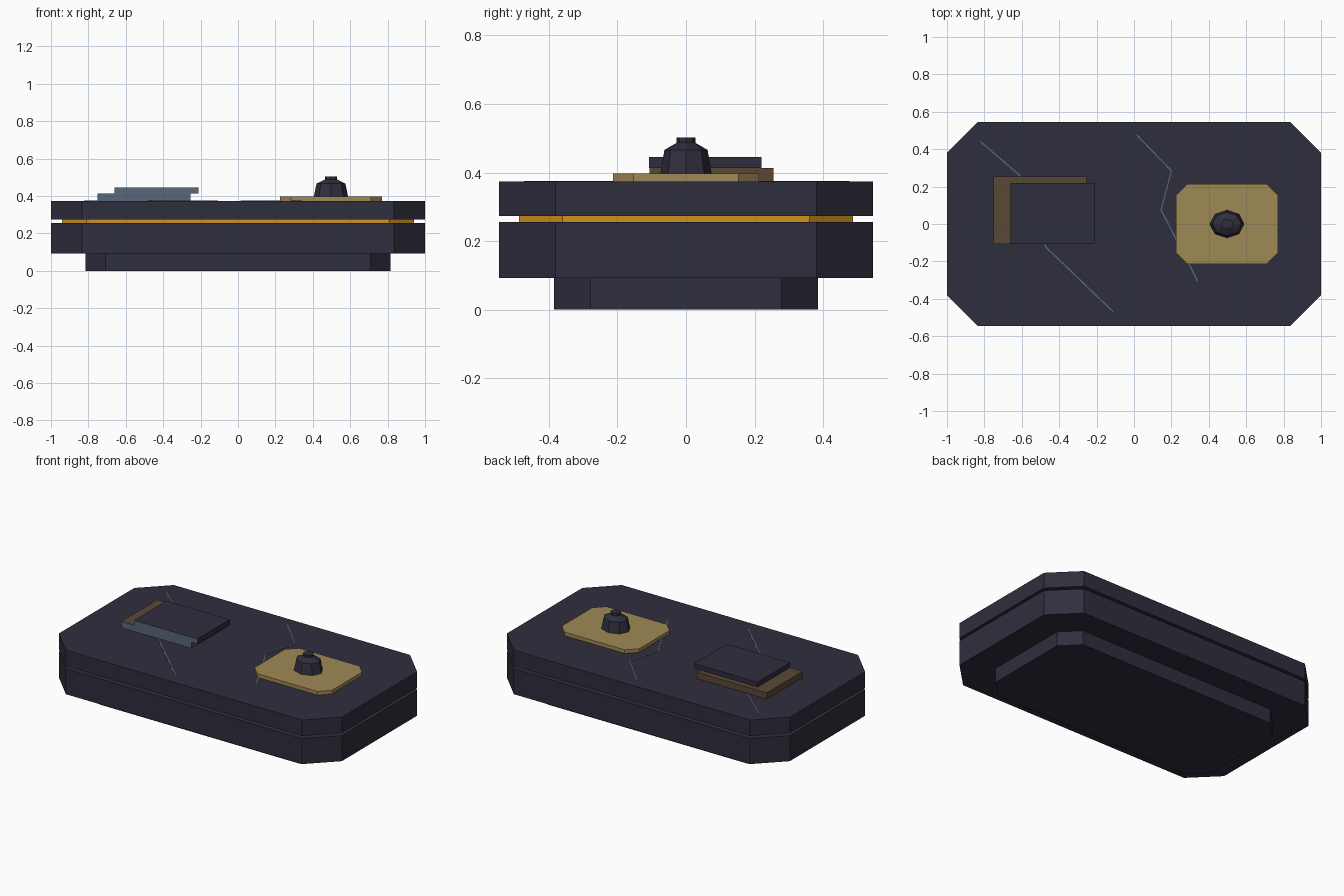
import bpy
import bmesh
import math
from mathutils import Vector

cube = bpy.data.objects.get("Cube")
if cube:
    bpy.data.objects.remove(cube, do_unlink=True)


def material(name, hexcode):
    """Flat material from an sRGB hex colour."""
    srgb = [int(hexcode[i:i + 2], 16) / 255 for i in (0, 2, 4)]
    lin = [c / 12.92 if c <= 0.04045 else ((c + 0.055) / 1.055) ** 2.4 for c in srgb]
    mat = bpy.data.materials.new(name)
    mat.use_nodes = True
    mat.diffuse_color = (*lin, 1)
    node = next(n for n in mat.node_tree.nodes if n.type == 'BSDF_PRINCIPLED')
    node.inputs["Base Color"].default_value = (*lin, 1)
    return mat


charcoal = material("charcoal", "2F2E3D")
amber = material("amber", "D0921E")
brass = material("brass", "9F8955")
brown = material("brown", "5A4835")
slate = material("slate", "5A6878")


def finish(name, bm, *mats):
    bmesh.ops.recalc_face_normals(bm, faces=bm.faces)
    mesh = bpy.data.meshes.new(name)
    bm.to_mesh(mesh)
    bm.free()
    obj = bpy.data.objects.new(name, mesh)
    for m in mats:
        mesh.materials.append(m)
    bpy.context.collection.objects.link(obj)
    return obj


def prism(name, half_x, half_y, cut_x, cut_y, z0, z1, mat, center=0):
    """Rectangular slab with clipped corners."""
    quarter = [(half_x, half_y - cut_y), (half_x - cut_x, half_y)]
    outline = quarter + [(-x, y) for x, y in reversed(quarter)]
    outline += [(-x, -y) for x, y in outline]
    bm = bmesh.new()
    base = bm.faces.new([bm.verts.new((center + x, y, z0)) for x, y in outline])
    top = bmesh.ops.extrude_face_region(bm, geom=[base])["geom"]
    verts = [v for v in top if isinstance(v, bmesh.types.BMVert)]
    bmesh.ops.translate(bm, verts=verts, vec=(0, 0, z1 - z0))
    if not base.is_valid or len(bm.faces) < len(outline) + 2:
        bm.faces.new([v for v in bm.verts if v not in verts])
    return finish(name, bm, mat)


def block(name, x0, x1, y0, y1, z0, z1, mat, front_mat):
    """Box whose front face has its own colour."""
    bm = bmesh.new()
    bmesh.ops.create_cube(bm, size=1)
    bmesh.ops.scale(bm, verts=bm.verts, vec=(x1 - x0, y1 - y0, z1 - z0))
    bmesh.ops.translate(bm, verts=bm.verts,
                        vec=((x0 + x1) / 2, (y0 + y1) / 2, (z0 + z1) / 2))
    bm.normal_update()
    for f in bm.faces:
        f.material_index = 1 if f.normal.y < -0.9 else 0
    return finish(name, bm, mat, front_mat)


def crack(name, points, width, z0, z1):
    """Thin mitred strip along a path."""
    pts = [Vector(p) for p in points]
    bm = bmesh.new()
    rows = []
    for i, p in enumerate(pts):
        d = (pts[min(i + 1, len(pts) - 1)] - pts[max(i - 1, 0)]).normalized()
        side = Vector((-d.y, d.x)) * width / 2
        a, b = p + side, p - side
        rows.append([bm.verts.new((q.x, q.y, z)) for q, z in
                     ((a, z0), (a, z1), (b, z1), (b, z0))])
    for r, s in zip(rows, rows[1:]):
        for k in range(4):
            n = (k + 1) % 4
            bm.faces.new((r[k], r[n], s[n], s[k]))
    bm.faces.new(rows[0])
    bm.faces.new(rows[-1])
    return finish(name, bm, slate)


# Stepped body: foot, lower slab, glowing seam, lid
prism("foot", 0.815, 0.385, 0.107, 0.107, 0, 0.094, charcoal)
prism("lower_slab", 1, 0.545, 0.165, 0.165, 0.093, 0.256, charcoal)
prism("seam_band", 0.94, 0.487, 0.13, 0.127, 0.255, 0.274, amber)
prism("lid", 1, 0.545, 0.165, 0.165, 0.273, 0.374, charcoal)

# Brass plate under the knob
prism("knob_plate", 0.273, 0.213, 0.06, 0.06, 0.372, 0.397, brass, center=0.497)

# Knob: faceted oval lathe
rings = [(1, 0.395), (0.84, 0.466), (0.36, 0.487), (0.36, 0.503)]
bm = bmesh.new()
loops = []
for r, z in rings:
    loops.append([bm.verts.new((0.497 + 0.092 * r * math.cos(a), 0.075 * r * math.sin(a), z))
                  for a in (math.tau * k / 8 for k in range(8))])
for low, high in zip(loops, loops[1:]):
    for k in range(8):
        n = (k + 1) % 8
        bm.faces.new((low[k], low[n], high[n], high[k]))
bm.faces.new(loops[0])
bm.faces.new(loops[-1])
finish("knob", bm, charcoal)

# Two stacked offset tablets
block("lower_tablet", -0.75, -0.255, -0.107, 0.255, 0.372, 0.414, brown, slate)
block("upper_tablet", -0.66, -0.212, -0.108, 0.22, 0.413, 0.445, charcoal, slate)

# Hairline cracks in the lid
crack("left_side_crack", [(0.015, 0.475), (0.2, 0.285), (0.145, 0.075),
                          (0.23, -0.09), (0.34, -0.305)], 0.007, 0.372, 0.376)
crack("right_side_crack", [(-0.82, 0.44), (-0.57, 0.225), (-0.47, -0.125),
                           (-0.11, -0.47)], 0.007, 0.372, 0.376)
